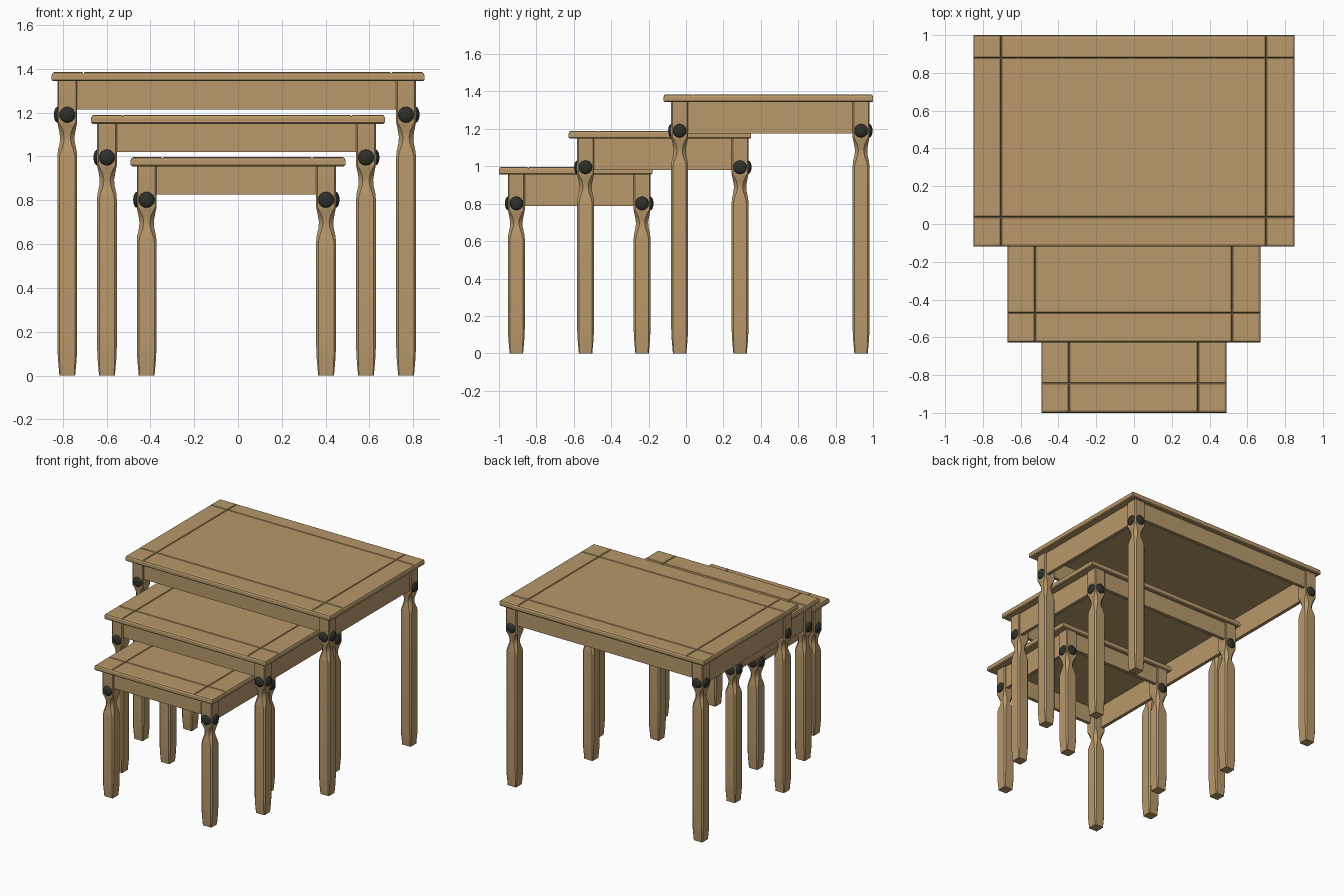
import bpy, bmesh, math
from mathutils import Matrix, Vector

if "Cube" in bpy.data.objects:
    bpy.data.objects.remove(bpy.data.objects["Cube"], do_unlink=True)


def material(name, rgb, rough):
    m = bpy.data.materials.new(name)
    m.use_nodes = True
    m.diffuse_color = (*rgb, 1)
    bsdf = m.node_tree.nodes["Principled BSDF"]
    bsdf.inputs["Base Color"].default_value = (*rgb, 1)
    bsdf.inputs["Roughness"].default_value = rough
    return m


WOOD = material("waxed pine", (0.48, 0.315, 0.147), 0.7)
IRON = material("black iron", (0.028, 0.028, 0.024), 0.7)

THICK = 0.042     # table top thickness
LEG = 0.045       # half width of a leg
RECESS = 0.012    # apron set back from the leg face
RAIL = 0.025      # apron board thickness


def finish(bm, name, mat, angle=None):
    bmesh.ops.recalc_face_normals(bm, faces=bm.faces)
    mesh = bpy.data.meshes.new(name)
    bm.to_mesh(mesh)
    bm.free()
    mesh.materials.append(mat)
    ob = bpy.data.objects.new(name, mesh)
    bpy.context.collection.objects.link(ob)
    if angle:
        bpy.ops.object.select_all(action='DESELECT')
        ob.select_set(True)
        bpy.context.view_layer.objects.active = ob
        bpy.ops.object.shade_smooth_by_angle(angle=math.radians(angle))


def box(name, x0, x1, y0, y1, z0, z1):
    bm = bmesh.new()
    size = (x1 - x0, y1 - y0, z1 - z0, 1)
    mid = Vector((x0 + x1, y0 + y1, z0 + z1)) / 2
    bmesh.ops.create_cube(bm, size=1, matrix=Matrix.Translation(mid) @ Matrix.Diagonal(size))
    finish(bm, name, WOOD)


def stations(lo, hi, grooves):
    """Grid lines across the top as (position, drop below the surface)."""
    line = [(lo, 0.014), (lo + 0.004, 0.004), (lo + 0.014, 0)]
    for g in grooves:
        line += [(g - 0.005, 0), (g, 0.008), (g + 0.005, 0)]
    return line + [(hi - 0.014, 0), (hi - 0.004, 0.004), (hi, 0.014)]


def table_top(name, x0, x1, y0, y1, z, gx, gy):
    """Slab with rounded rim and grooves marking the border boards."""
    bm = bmesh.new()
    rows = [[bm.verts.new((x, y, z - max(dx, dy))) for x, dx in stations(x0, x1, gx)]
            for y, dy in stations(y0, y1, gy)]
    for a, b in zip(rows, rows[1:]):
        for i in range(len(a) - 1):
            bm.faces.new((a[i], a[i + 1], b[i + 1], b[i]))
    # straight side, then a small lower chamfer
    centre = Vector(((x0 + x1) / 2, (y0 + y1) / 2, 0))
    half = Vector(((x1 - x0) / 2, (y1 - y0) / 2, 0))
    for level, inset in ((z - THICK + 0.006, 0), (z - THICK, 0.006)):
        rim = [e for e in bm.edges if e.is_boundary]
        new = bmesh.ops.extrude_edge_only(bm, edges=rim)["geom"]
        for v in (g for g in new if isinstance(g, bmesh.types.BMVert)):
            v.co.z = level
            for k in (0, 1):
                limit = half[k] - inset
                v.co[k] = centre[k] + max(-limit, min(limit, v.co[k] - centre[k]))
    bmesh.ops.holes_fill(bm, edges=[e for e in bm.edges if e.is_boundary], sides=0)
    finish(bm, name, WOOD, 20)


def leg(name, x, y, top, knob_z):
    """Chamfered square leg: tapered foot, turned neck, square block."""
    k = knob_z
    # height, half width, corner chamfer
    sections = [(0, 0.036, 0.004), (0.08, 0.043, 0.008), (0.13, LEG, 0.010),
                (k - 0.19, LEG, 0.010), (k - 0.165, 0.043, 0.014),
                (k - 0.125, 0.034, 0.018), (k - 0.10, 0.033, 0.019),
                (k - 0.075, 0.037, 0.018), (k - 0.05, 0.042, 0.012),
                (k - 0.035, LEG, 0.006), (top, LEG, 0.006)]
    bm = bmesh.new()
    rings = []
    for z, h, c in sections:
        s = h - c
        pts = [(s, -h), (h, -s), (h, s), (s, h), (-s, h), (-h, s), (-h, -s), (-s, -h)]
        rings.append([bm.verts.new((x + px, y + py, z)) for px, py in pts])
    for a, b in zip(rings, rings[1:]):
        for i in range(8):
            j = (i + 1) % 8
            bm.faces.new((a[i], a[j], b[j], b[i]))
    bm.faces.new(rings[0])
    bm.faces.new(rings[-1])
    finish(bm, name, WOOD, 25)


def stud(name, place, direction):
    """Domed iron nail head on an outer leg face."""
    bm = bmesh.new()
    bmesh.ops.create_uvsphere(bm, u_segments=20, v_segments=10, radius=0.036)
    turn = Vector(direction).to_track_quat('Z', 'Y').to_matrix().to_4x4()
    bm.transform(Matrix.Translation(place) @ turn @ Matrix.Diagonal((1, 1, 0.45, 1)))
    finish(bm, name, IRON, 40)


def table(size, half, y0, y1, z, leg_x, leg_y):
    under = z - THICK
    knob_z = z - 0.195
    table_top(f"{size}_table_top", -half, half, y0, y1, z,
              (-half + 0.145, half - 0.152), (y0 + 0.157, y1 - 0.12))
    # legs and their two studs
    for xi, side in enumerate(("right", "left")):
        for yi, end in enumerate(("front", "back")):
            x, y = leg_x[xi], leg_y[yi]
            sx, sy = 2 * xi - 1, 2 * yi - 1
            tag = f"{size}_{end}_{side}"
            leg(f"{tag}_leg", x, y, under, knob_z)
            stud(f"{tag}_side_stud", (x + sx * LEG, y, knob_z), (sx, 0, 0))
            stud(f"{tag}_{end}_stud", (x, y + sy * LEG, knob_z), (0, sy, 0))
    # aprons, the side ones deeper
    out = LEG - RECESS
    for yi, end in enumerate(("front", "back")):
        s = 2 * yi - 1
        a, b = sorted((leg_y[yi] + s * out, leg_y[yi] + s * (out - RAIL)))
        box(f"{size}_{end}_apron", leg_x[0], leg_x[1], a, b, z - 0.17, under)
    for xi, side in enumerate(("right", "left")):
        s = 2 * xi - 1
        a, b = sorted((leg_x[xi] + s * out, leg_x[xi] + s * (out - RAIL)))
        box(f"{size}_{side}_apron", a, b, leg_y[0], leg_y[1], z - 0.21, under)


table("large", 0.85, -0.12, 1.0, 1.385, (-0.779, 0.767), (-0.034, 0.936))
table("medium", 0.67, -0.627, 0.348, 1.19, (-0.598, 0.584), (-0.537, 0.289))
table("small", 0.49, -1.0, -0.18, 0.997, (-0.417, 0.402), (-0.907, -0.235))
